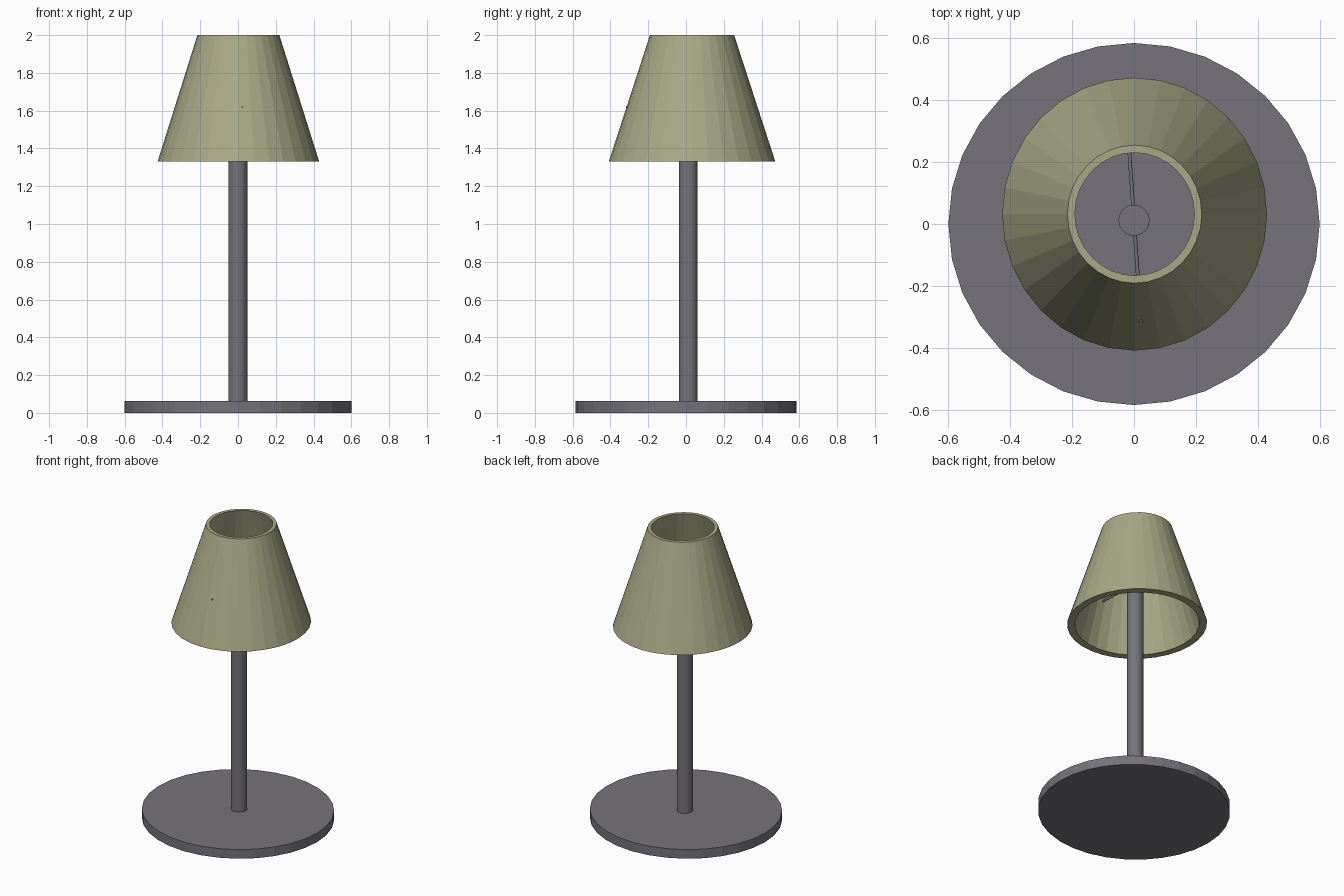
import bpy, bmesh, math
from mathutils import Vector

if "Cube" in bpy.data.objects:
    bpy.data.objects.remove(bpy.data.objects["Cube"])

SIDES = 32


def material(name, rgb):
    m = bpy.data.materials.new(name)
    m.diffuse_color = (*rgb, 1.0)
    m.use_nodes = True
    m.node_tree.nodes["Principled BSDF"].inputs["Base Color"].default_value = m.diffuse_color
    return m


grey = material("grey_metal", (0.18, 0.173, 0.197))
olive = material("olive_fabric", (0.39, 0.395, 0.235))


def make_object(name, bm, mat):
    bmesh.ops.recalc_face_normals(bm, faces=bm.faces)
    mesh = bpy.data.meshes.new(name)
    bm.to_mesh(mesh)
    bm.free()
    mesh.materials.append(mat)
    obj = bpy.data.objects.new(name, mesh)
    bpy.context.collection.objects.link(obj)
    return obj


def lathe(name, profile, center, mat, closed=False):
    """Elliptical rings (rx, ry, z) joined in order; capped, or closed into a shell."""
    bm = bmesh.new()
    rings = []
    for rx, ry, z in profile:
        angles = [2 * math.pi * i / SIDES for i in range(SIDES)]
        rings.append([bm.verts.new((center[0] + rx * math.cos(a),
                                    center[1] + ry * math.sin(a), z)) for a in angles])
    pairs = list(zip(rings, rings[1:]))
    if closed:
        pairs.append((rings[-1], rings[0]))
    else:
        bm.faces.new(rings[0])
        bm.faces.new(rings[-1])
    for lo, hi in pairs:
        for i in range(SIDES):
            j = (i + 1) % SIDES
            bm.faces.new((lo[i], lo[j], hi[j], hi[i]))
    return make_object(name, bm, mat)


# Round foot
lathe("base", [(0.60, 0.585, 0.0), (0.60, 0.585, 0.062)], (0, 0), grey)

# Upright post
post = lathe("post", [(0.05, 0.05, 0.05), (0.05, 0.05, 1.66)], (0, 0.012), grey)

# Open conical shade with wall thickness
k = 0.89
lathe("shade", [(0.428, 0.441, 1.33), (0.217, 0.223, 2.0),
                (0.217 * k, 0.223 * k, 2.0), (0.428 * k, 0.441 * k, 1.33)],
      (0.002, 0.032), olive, closed=True)

# Thin cross rod carrying the shade
a, b = Vector((0.0225, -0.317, 1.62)), Vector((-0.0225, 0.343, 1.62))
bm = bmesh.new()
bmesh.ops.create_cone(bm, cap_ends=True, segments=12, radius1=0.006, radius2=0.006,
                      depth=(b - a).length)
rod = make_object("cross_rod", bm, grey)
rod.rotation_mode = 'QUATERNION'
rod.rotation_quaternion = (b - a).to_track_quat('Z', 'Y')
rod.location = (a + b) / 2
